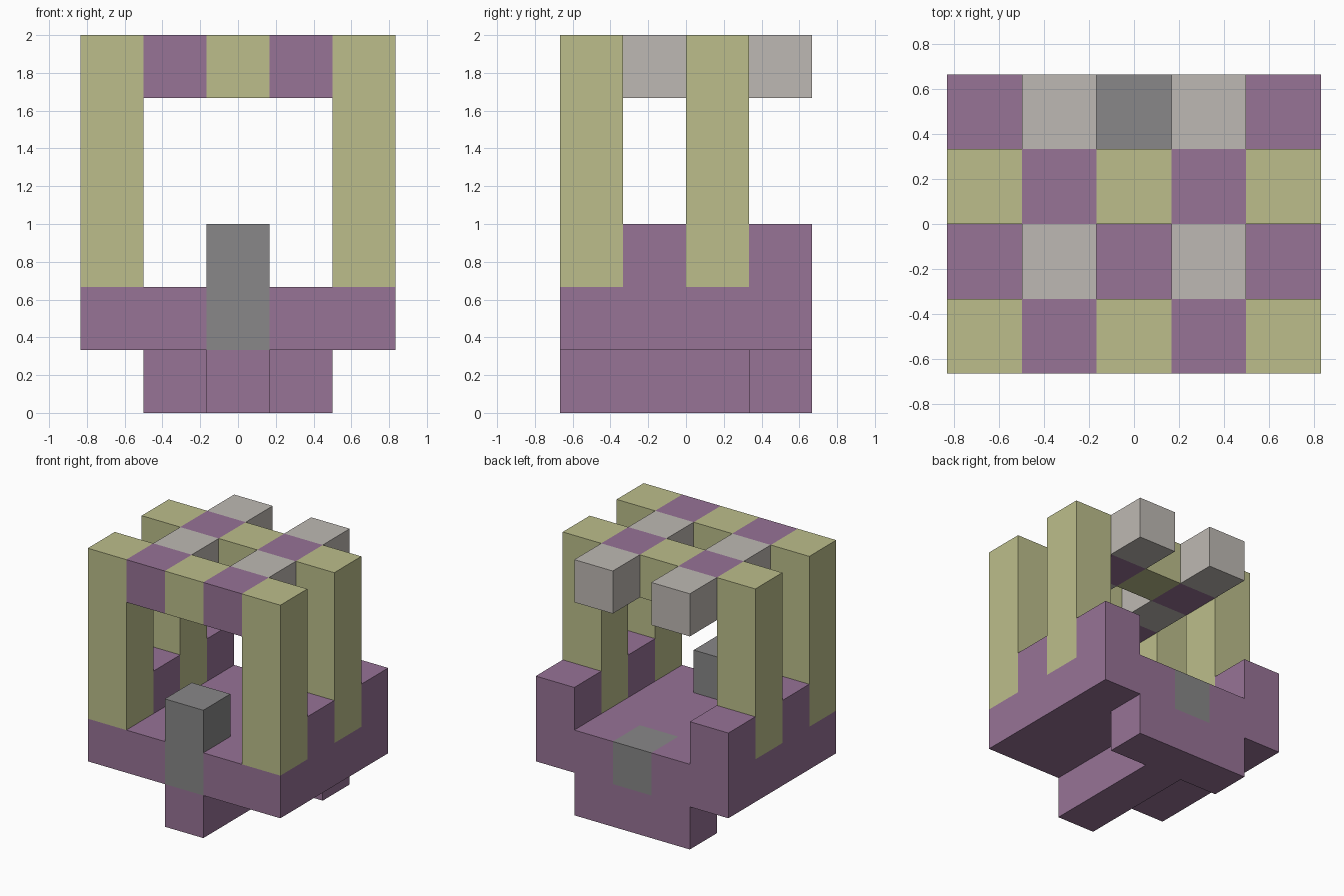
import bpy
import bmesh
from itertools import product
from mathutils import Vector

cube = bpy.data.objects.get("Cube")
if cube:
    bpy.data.objects.remove(cube, do_unlink=True)

UNIT = 1 / 3          # edge of one block
NX, NY = 5, 4         # block grid; row 0 is the front


def make_material(name, rgb):
    linear = [((c / 255 + 0.055) / 1.055) ** 2.4 for c in rgb]
    mat = bpy.data.materials.new(name)
    mat.use_nodes = True
    mat.diffuse_color = (*linear, 1)
    mat.node_tree.nodes["Principled BSDF"].inputs["Base Color"].default_value = (*linear, 1)
    return mat


purple = make_material("muted purple", (151, 115, 150))
olive = make_material("pale olive", (188, 190, 139))
grey = make_material("mid grey", (136, 135, 136))
stone = make_material("light stone", (190, 185, 179))

parts = {}
occupied = set()


def block(name, mat, xs, ys, zs):
    """Claim every still free grid cell in the given ranges for a part."""
    cells = set(product(xs, ys, zs)) - occupied
    occupied.update(cells)
    parts[name] = (mat, cells)


# Grey accents set into the base
block("front_post", grey, [2], [0], [1, 2])
block("back_plate", grey, [2], [3], [1])

# Base slab and T-shaped foot
block("base_slab", purple, range(NX), range(NY), [1])
block("foot_stem", purple, [2], range(NY), [0])
block("foot_bar", purple, [1, 3], [3], [0])

# Pillars, side blocks and canopy blocks, mirrored left and right
for side, edge, inner in (("right", 0, 1), ("left", NX - 1, NX - 2)):
    for place, row in (("front", 0), ("middle", 2)):
        block(f"{place}_{side}_pillar", olive, [edge], [row], range(2, 6))
        block(f"{place}_{side}_roof_beam", purple, [inner], [row], [5])
    for place, row in (("middle", 1), ("back", 3)):
        block(f"{place}_{side}_side_block", purple, [edge], [row], [2])
        block(f"{place}_{side}_roof_block", stone, [inner], [row], [5])

# Centre blocks of the two roof beams
block("front_roof_centre", olive, [2], [0], [5])
block("middle_roof_centre", olive, [2], [2], [5])


def build(name, mat, cells):
    """Make the outer skin of a part, leaving out faces against other blocks."""
    bm = bmesh.new()
    for cell in cells:
        for axis, sign in product(range(3), (-1, 1)):
            normal = Vector((0, 0, 0))
            normal[axis] = sign
            if tuple(int(c + n) for c, n in zip(cell, normal)) in occupied:
                continue
            u = Vector((0, 0, 0))
            u[(axis + 1) % 3] = 0.5
            v = normal.cross(u)
            centre = Vector(cell) + Vector((0.5 - NX / 2, 0.5 - NY / 2, 0.5)) + normal / 2
            corners = (-u - v, u - v, u + v, v - u)
            bm.faces.new([bm.verts.new((centre + c) * UNIT) for c in corners])
    bmesh.ops.remove_doubles(bm, verts=bm.verts, dist=0.001)
    bmesh.ops.dissolve_limit(bm, angle_limit=0.01, verts=bm.verts, edges=bm.edges)
    mesh = bpy.data.meshes.new(name)
    bm.to_mesh(mesh)
    bm.free()
    mesh.materials.append(mat)
    bpy.context.collection.objects.link(bpy.data.objects.new(name, mesh))


for part_name, (part_mat, part_cells) in parts.items():
    build(part_name, part_mat, part_cells)
